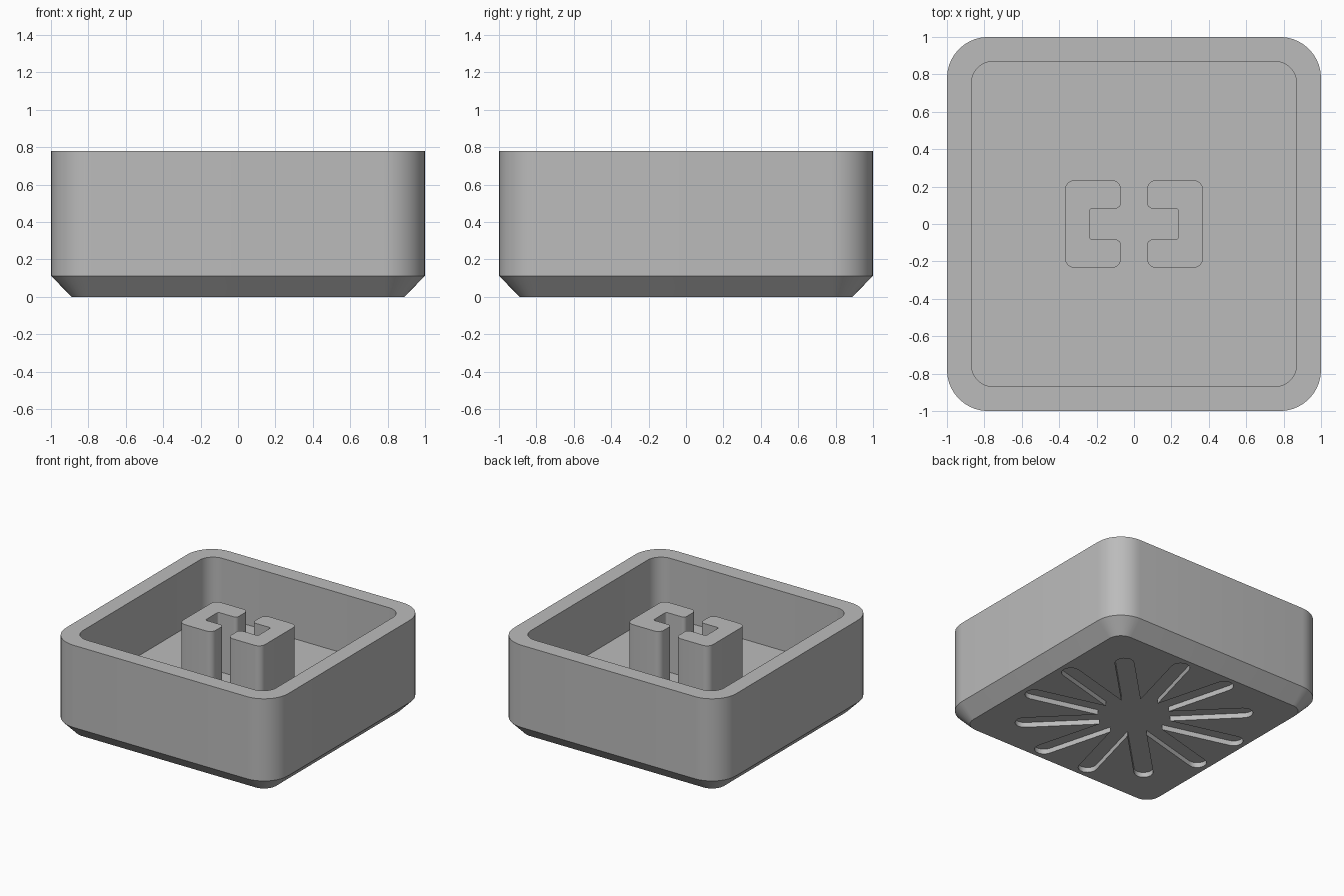
import bpy, bmesh, math
from mathutils import Vector

old = bpy.data.objects.get("Cube")
if old:
    bpy.data.objects.remove(old, do_unlink=True)

HEIGHT = 0.78
FLOOR = 0.30
RECESS = 0.04

grey = bpy.data.materials.new("light_grey")
grey.use_nodes = True
grey.diffuse_color = (0.5, 0.5, 0.5, 1)
grey.node_tree.nodes["Principled BSDF"].inputs["Base Color"].default_value = (0.5, 0.5, 0.5, 1)


def fillet(corners, steps=10):
    """Outline through right-angled corners (x, y, radius), each rounded."""
    out = []
    for i, (x, y, r) in enumerate(corners):
        p = Vector((x, y))
        before = (Vector(corners[i - 1][:2]) - p).normalized()
        after = (Vector(corners[(i + 1) % len(corners)][:2]) - p).normalized()
        centre = p + r * (before + after)
        for k in range(steps + 1):
            t = math.pi / 2 * k / steps
            out.append(centre - r * (after * math.cos(t) + before * math.sin(t)))
    return out


def square(h, r):
    return fillet([(-h, -h, r), (h, -h, r), (h, h, r), (-h, h, r)])


def loft(name, layers):
    """Join outlines (points, z) in order and cap both ends."""
    bm = bmesh.new()
    rings = [[bm.verts.new((p.x, p.y, z)) for p in pts] for pts, z in layers]
    n = len(rings[0])
    for a, b in zip(rings, rings[1:]):
        for i in range(n):
            j = (i + 1) % n
            bm.faces.new((a[i], a[j], b[j], b[i]))
    bm.faces.new(rings[0][::-1])
    bm.faces.new(rings[-1])
    bmesh.ops.recalc_face_normals(bm, faces=bm.faces)
    mesh = bpy.data.meshes.new(name)
    bm.to_mesh(mesh)
    bm.free()
    mesh.materials.append(grey)
    obj = bpy.data.objects.new(name, mesh)
    bpy.context.collection.objects.link(obj)
    return obj


def smooth(obj):
    bpy.ops.object.select_all(action="DESELECT")
    obj.select_set(True)
    bpy.context.view_layer.objects.active = obj
    bpy.ops.object.shade_smooth_by_angle(angle=math.radians(30))


# Hollow tray with a chamfered underside
tray = loft("tray", [
    (square(0.89, 0.11), 0),
    (square(1.0, 0.22), 0.112),
    (square(1.0, 0.22), HEIGHT),
    (square(0.87, 0.12), HEIGHT),
    (square(0.87, 0.12), FLOOR),
])

# Radial ornament sunk into the underside
RAYS, HALF, TIP = 12, 0.07, 0.88
step = 2 * math.pi / RAYS
outline = []
for k in range(RAYS):
    a = step * (k + 0.5)
    along, across = Vector((math.cos(a), math.sin(a))), Vector((-math.sin(a), math.cos(a)))
    outline.append(along * HALF / math.tan(step / 2) - across * HALF)
    for s in range(9):
        t = math.pi * (s / 8 - 0.5)
        outline.append(along * (TIP - HALF + HALF * math.cos(t)) + across * HALF * math.sin(t))
cutter = loft("ornament_cutter", [(outline, -0.1), (outline, RECESS)])
cutter.hide_render = True

cut = tray.modifiers.new("ornament", "BOOLEAN")
cut.operation = "DIFFERENCE"
cut.solver = "EXACT"
cut.object = cutter
bpy.context.view_layer.objects.active = tray
bpy.ops.object.modifier_apply(modifier=cut.name)
bpy.data.objects.remove(cutter, do_unlink=True)
smooth(tray)

# Pair of facing C-shaped posts
for side, s in (("left", 1), ("right", -1)):
    half = [(0.07, 0.083, 0.03), (0.07, 0.235, 0.05), (0.37, 0.235, 0.055)]
    notch = (0.237, 0.083, 0.015)
    upper = [notch] + half
    lower = [(x, -y, r) for x, y, r in reversed(upper)]
    profile = fillet([(s * x, y, r) for x, y, r in upper + lower], 6)
    smooth(loft(side + "_post", [(profile, FLOOR - 0.01), (profile, HEIGHT)]))
